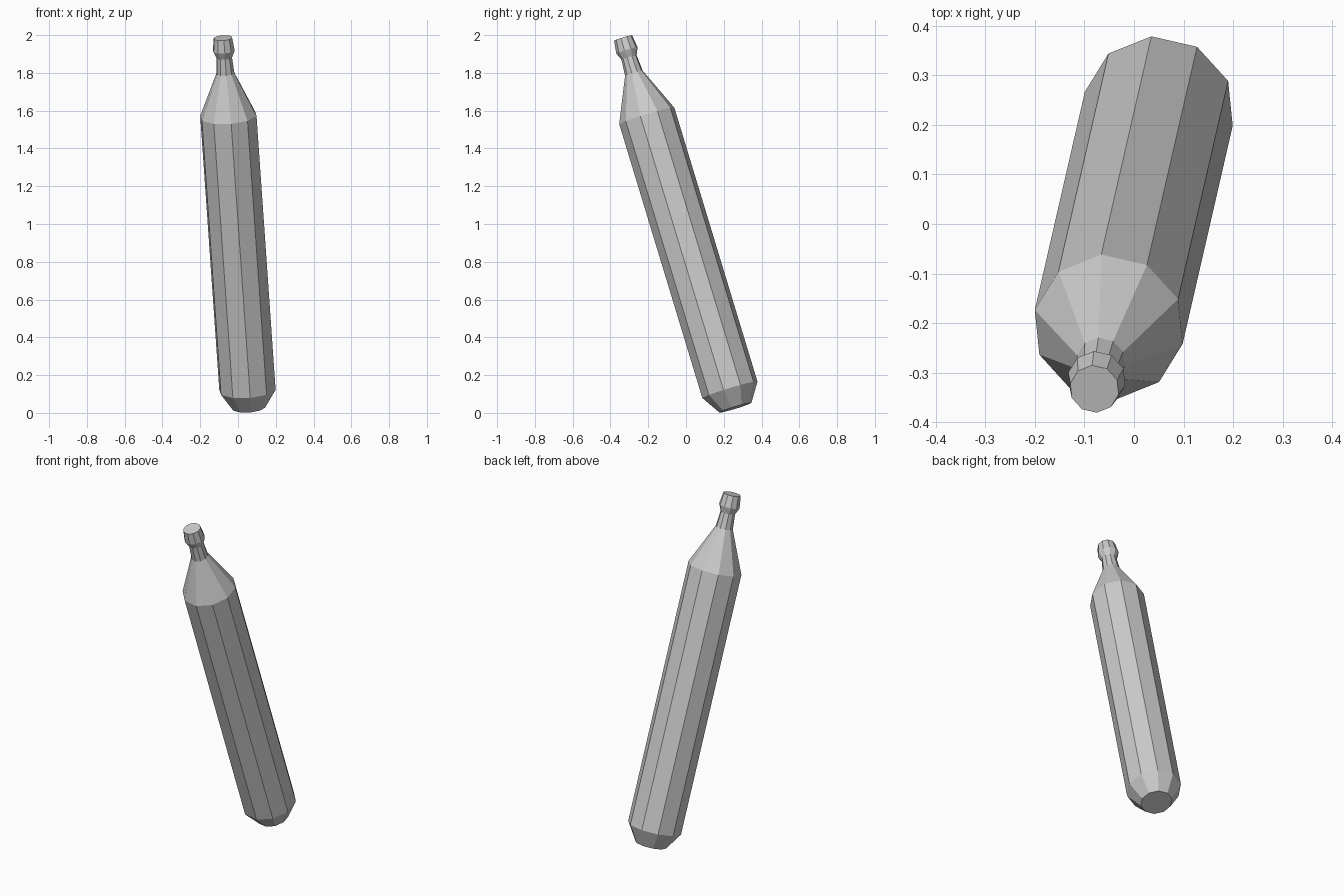
import bpy, bmesh, math
from mathutils import Vector, Matrix

if "Cube" in bpy.data.objects:
    bpy.data.objects.remove(bpy.data.objects["Cube"])

SIDES = 10

# Profile (radius, distance along axis), from base to tip
PROFILE = [
    (0.089, -0.099),  # flat base
    (0.153, 0.0),     # bottom of the straight body
    (0.153, 1.519),   # shoulder start
    (0.049, 1.755),   # neck base
    (0.042, 1.843),   # neck top
    (0.059, 1.882),   # nozzle rim
    (0.050, 1.951),   # flat tip
]

# Leaning axis frame: one corner of each ring points along the horizontal u
origin = Vector((0.050, 0.2325, 0.122))
axis = Vector((-0.101, -0.44, 1.45)).normalized()
u = Vector((axis.y, -axis.x, 0)).normalized()
v = axis.cross(u)

bm = bmesh.new()
rings = []
for r, t in PROFILE:
    ring = []
    for i in range(SIDES):
        a = 2 * math.pi * i / SIDES
        ring.append(bm.verts.new(origin + axis * t + (u * math.cos(a) + v * math.sin(a)) * r))
    rings.append(ring)

# Side walls between neighbouring rings
for low, high in zip(rings, rings[1:]):
    for i in range(SIDES):
        j = (i + 1) % SIDES
        bm.faces.new((low[i], low[j], high[j], high[i]))

# End caps
bm.faces.new(rings[0][::-1])
bm.faces.new(rings[-1])
bmesh.ops.recalc_face_normals(bm, faces=bm.faces)

# Gas canister: flat-shaded, single closed shell
mesh = bpy.data.meshes.new("canister")
bm.to_mesh(mesh)
bm.free()
canister = bpy.data.objects.new("canister", mesh)
bpy.context.collection.objects.link(canister)
